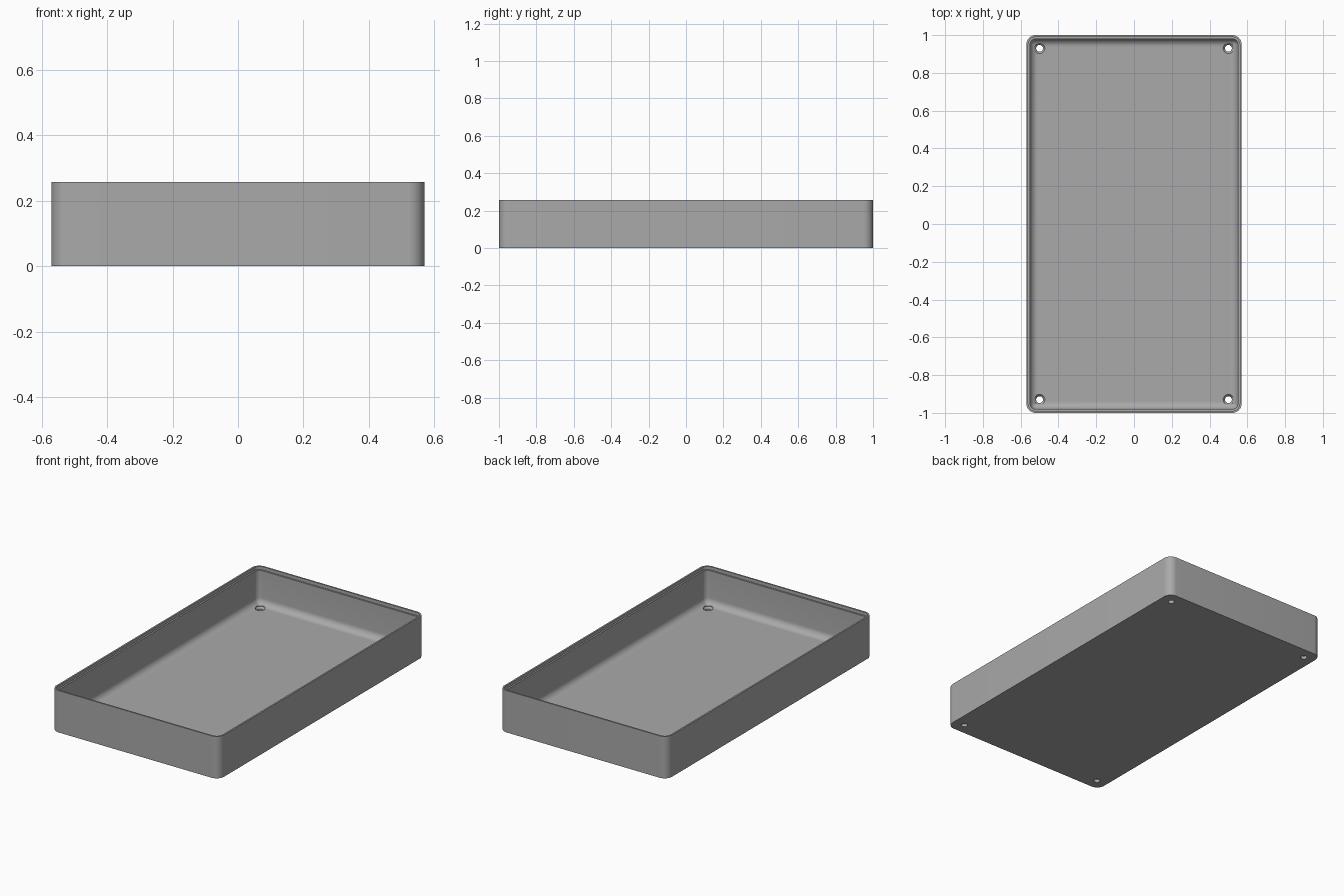
import bpy, bmesh, math

if "Cube" in bpy.data.objects:
    bpy.data.objects.remove(bpy.data.objects["Cube"])

HALF_X, HALF_Y, HEIGHT = 0.57, 1.0, 0.257
CORNER, WALL, FLOOR, FILLET = 0.05, 0.02, 0.03, 0.04
LIP, LIP_DEPTH = 0.01, 0.02

grey = bpy.data.materials.new("plain grey")
grey.use_nodes = True
colour = (0.4, 0.4, 0.4, 1)
grey.diffuse_color = colour
grey.node_tree.nodes["Principled BSDF"].inputs["Base Color"].default_value = colour


def rounded_ring(bm, inset, z, steps=10):
    """Rounded rectangle of vertices, inset from the outer outline."""
    r = max(CORNER - inset, 0.006)
    cx, cy = HALF_X - inset - r, HALF_Y - inset - r
    ring = []
    for q, (sx, sy) in enumerate([(1, 1), (-1, 1), (-1, -1), (1, -1)]):
        for i in range(steps + 1):
            a = (q + i / steps) * math.pi / 2
            ring.append(bm.verts.new((sx * cx + r * math.cos(a), sy * cy + r * math.sin(a), z)))
    return ring


def finish(bm, name):
    bmesh.ops.recalc_face_normals(bm, faces=bm.faces)
    mesh = bpy.data.meshes.new(name)
    bm.to_mesh(mesh)
    bm.free()
    mesh.materials.append(grey)
    obj = bpy.data.objects.new(name, mesh)
    bpy.context.collection.objects.link(obj)
    return obj


# Tray section: outside wall, rim with a stepped lip, inside wall, floor fillet
section = [(0, 0), (0, HEIGHT), (LIP, HEIGHT), (LIP, HEIGHT - LIP_DEPTH), (WALL, HEIGHT - LIP_DEPTH)]
for i in range(9):
    a = i / 8 * math.pi / 2
    section.append((WALL + FILLET * (1 - math.cos(a)), FLOOR + FILLET * (1 - math.sin(a))))

bm = bmesh.new()
rings = [rounded_ring(bm, inset, z) for inset, z in section]
for lower, upper in zip(rings, rings[1:]):
    for i in range(len(lower)):
        j = (i + 1) % len(lower)
        bm.faces.new((lower[i], lower[j], upper[j], upper[i]))
bm.faces.new(rings[0])
bm.faces.new(rings[-1])
tray = finish(bm, "tray")

# Countersunk screw holes in the four corners
bm = bmesh.new()
hole_section = [(0.018, -0.05), (0.018, FLOOR - 0.012), (0.028, FLOOR), (0.028, FLOOR + 0.05)]
for x in (-0.5, 0.5):
    for y in (-0.93, 0.93):
        loops = [[bm.verts.new((x + r * math.cos(k * math.tau / 32), y + r * math.sin(k * math.tau / 32), z))
                  for k in range(32)] for r, z in hole_section]
        for lower, upper in zip(loops, loops[1:]):
            for k in range(32):
                n = (k + 1) % 32
                bm.faces.new((lower[k], lower[n], upper[n], upper[k]))
        bm.faces.new(loops[0])
        bm.faces.new(loops[-1])
cutter = finish(bm, "screw_hole_cutter")
cutter.hide_render = True

cut = tray.modifiers.new("screw holes", "BOOLEAN")
cut.operation = "DIFFERENCE"
cut.solver = "EXACT"
cut.object = cutter
bpy.context.view_layer.objects.active = tray
tray.select_set(True)
bpy.ops.object.modifier_apply(modifier=cut.name)
bpy.data.objects.remove(cutter)
bpy.ops.object.shade_smooth_by_angle(angle=math.radians(30))
